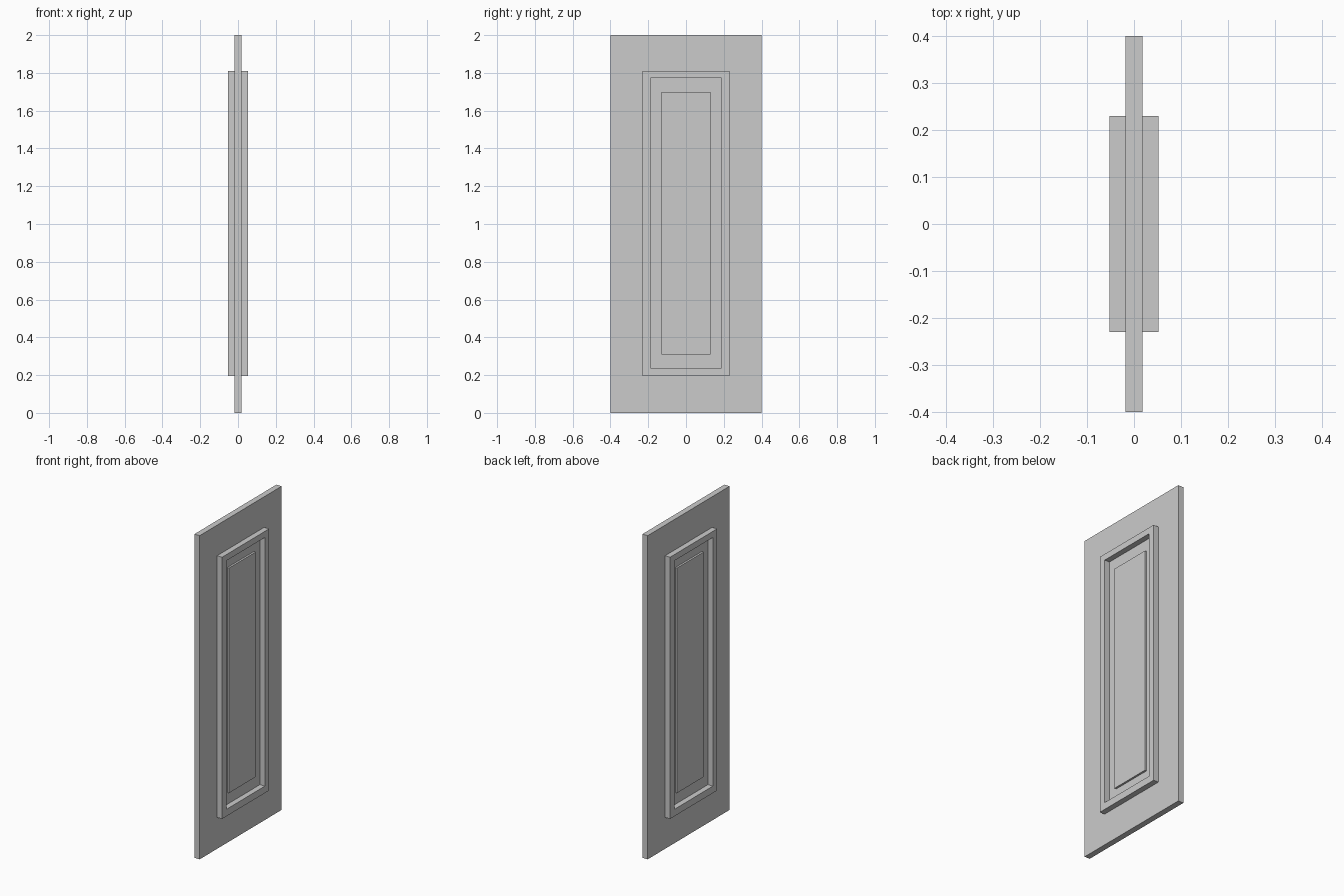
import bpy, bmesh

if "Cube" in bpy.data.objects:
    bpy.data.objects.remove(bpy.data.objects["Cube"])


def mesh_object(name, bm):
    bmesh.ops.recalc_face_normals(bm, faces=bm.faces)
    me = bpy.data.meshes.new(name)
    bm.to_mesh(me)
    bm.free()
    ob = bpy.data.objects.new(name, me)
    bpy.context.collection.objects.link(ob)
    return ob


def box(name, x0, x1, half_y, z0, z1):
    bm = bmesh.new()
    bmesh.ops.create_cube(bm, size=1)
    for v in bm.verts:
        v.co.x = x1 if v.co.x > 0 else x0
        v.co.y *= 2 * half_y
        v.co.z = z1 if v.co.z > 0 else z0
    return mesh_object(name, bm)


def frame(name, x0, x1, outer, inner):
    # Rectangular ring; outer and inner are (half_y, z0, z1)
    bm = bmesh.new()

    def ring(x, rect):
        h, z0, z1 = rect
        return [bm.verts.new((x, y, z)) for y, z in ((-h, z0), (h, z0), (h, z1), (-h, z1))]

    rings = [ring(x0, outer), ring(x1, outer), ring(x1, inner), ring(x0, inner)]
    for k in range(4):
        a, b = rings[k], rings[(k + 1) % 4]
        for i in range(4):
            j = (i + 1) % 4
            bm.faces.new((a[i], a[j], b[j], b[i]))
    return mesh_object(name, bm)


SLAB = 0.018  # half thickness of the door leaf

# Door leaf
box("door_slab", -SLAB, SLAB, 0.4, 0.0, 2.0)

# Moulding frame and raised panel on both faces
for side, s in (("right", 1), ("left", -1)):
    lo, hi = sorted((s * SLAB, s * 0.052))
    frame("moulding_" + side, lo, hi, (0.23, 0.194, 1.811), (0.188, 0.237, 1.773))
    lo, hi = sorted((s * SLAB, s * 0.03))
    box("raised_panel_" + side, lo, hi, 0.13, 0.31, 1.70)
